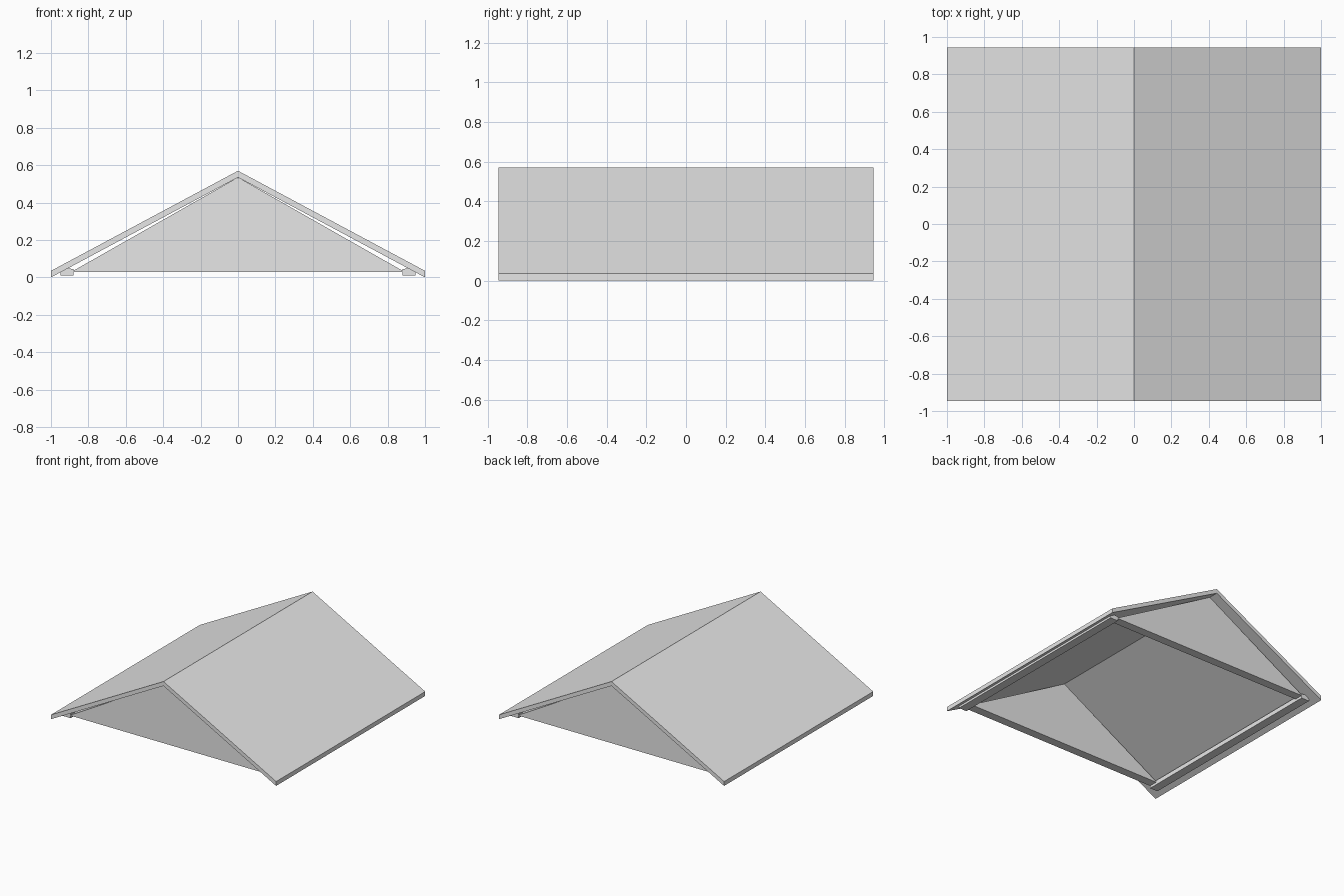
import bpy

# Remove only the default cube
cube = bpy.data.objects.get("Cube")
if cube:
    bpy.data.objects.remove(cube, do_unlink=True)

# Single light grey material
grey = bpy.data.materials.new("light_grey")
grey.use_nodes = True
colour = (0.8, 0.8, 0.8, 1.0)
grey.diffuse_color = colour
grey.node_tree.nodes["Principled BSDF"].inputs["Base Color"].default_value = colour

HALF_WIDTH = 1.0
HALF_DEPTH = 0.945
EAVE = 0.035          # vertical thickness of the roof sheet
RIDGE = 0.57
INSET = 0.08          # overhang beyond the gable walls
WALL = 0.07


def underside(x):
    """Height of the roof underside at a given x."""
    return (RIDGE - EAVE) * (1 - abs(x) / HALF_WIDTH)


def extrude_profile(name, profile, y0, y1):
    """Extrude an XZ outline (anticlockwise from the front) along y."""
    n = len(profile)
    verts = [(x, y, z) for y in (y0, y1) for x, z in profile]
    faces = [tuple(range(n)), tuple(reversed(range(n, 2 * n)))]
    for i in range(n):
        j = (i + 1) % n
        faces.append((j, i, i + n, j + n))
    mesh = bpy.data.meshes.new(name)
    mesh.from_pydata(verts, [], faces)
    mesh.materials.append(grey)
    obj = bpy.data.objects.new(name, mesh)
    bpy.context.collection.objects.link(obj)
    return obj


# Folded roof sheet
extrude_profile("roof", [
    (-HALF_WIDTH, 0), (0, underside(0)), (HALF_WIDTH, 0),
    (HALF_WIDTH, EAVE), (0, RIDGE), (-HALF_WIDTH, EAVE),
], -HALF_DEPTH, HALF_DEPTH)

# Gable walls at both ends
outer = HALF_DEPTH - INSET
inner = outer - WALL
gable = [(-0.89, 0.03), (0.89, 0.03), (0, underside(0))]
extrude_profile("front_gable", gable, -outer, -inner)
extrude_profile("back_gable", gable, inner, outer)

# Wall plates under the eaves, top outer edge cut to the roof slope
plate = [(0.88, 0.01), (0.95, 0.01), (0.95, underside(0.95)),
         (0.91, underside(0.91)), (0.88, 0.045)]
extrude_profile("left_wall_plate", plate, -outer, outer)
mirrored = [(-x, z) for x, z in reversed(plate)]
extrude_profile("right_wall_plate", mirrored, -outer, outer)
